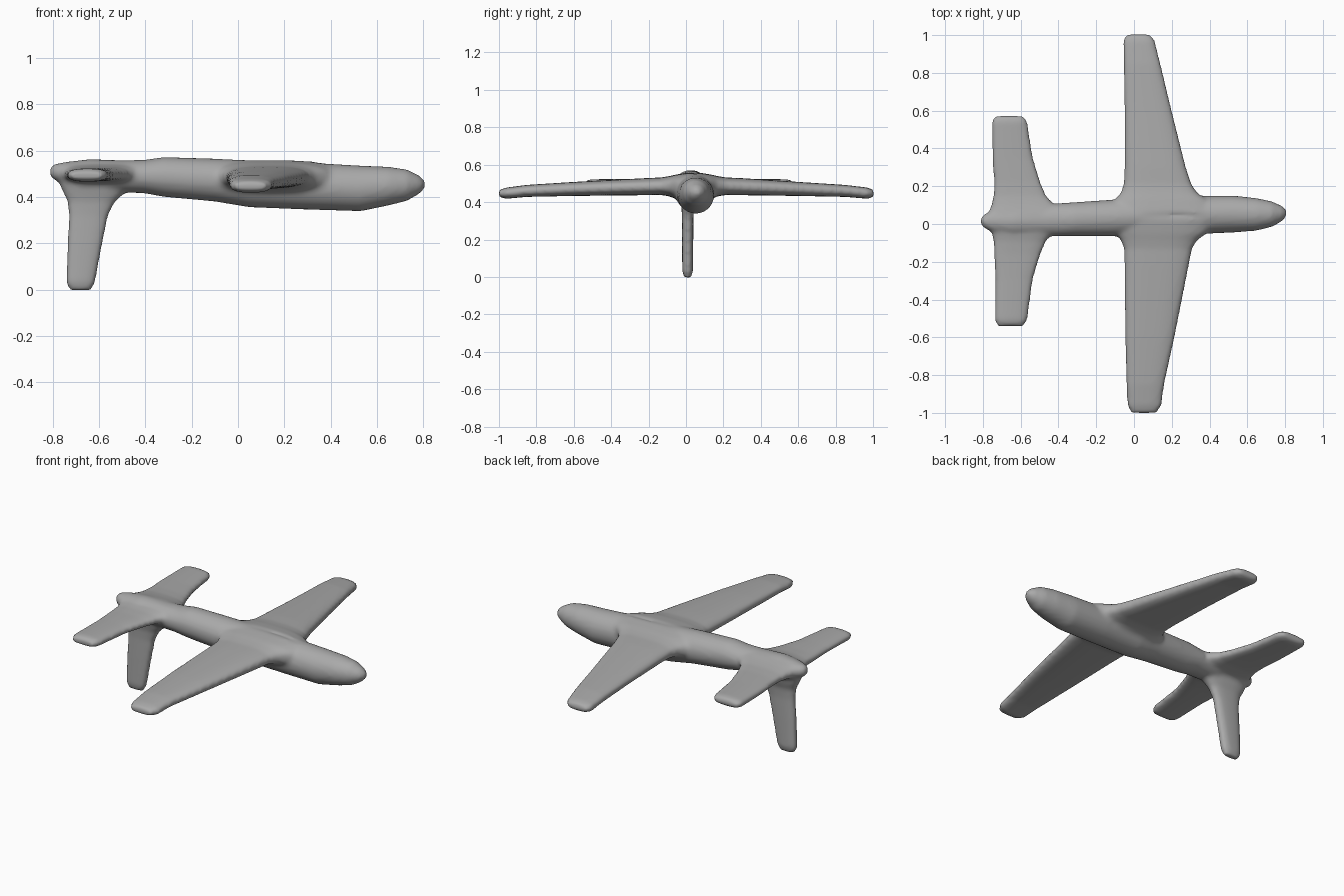
import bpy, bmesh, math

cube = bpy.data.objects.get("Cube")
if cube:
    bpy.data.objects.remove(cube, do_unlink=True)

grey = bpy.data.materials.new("plain grey")
grey.use_nodes = True
colour = (0.40, 0.40, 0.40, 1)
grey.diffuse_color = colour
grey.node_tree.nodes["Principled BSDF"].inputs["Base Color"].default_value = colour


def loft(bm, axis, rows, power=2.0, n=32):
    """Rows of (position, u low, u high, v low, v high) joined along an axis."""
    rings = []
    for t, u0, u1, v0, v1 in rows:
        ring = []
        for i in range(n):
            a = 2 * math.pi * i / n
            c, s = math.cos(a), math.sin(a)
            u = (u0 + u1) / 2 + (u1 - u0) / 2 * math.copysign(abs(c) ** (2 / power), c)
            v = (v0 + v1) / 2 + (v1 - v0) / 2 * math.copysign(abs(s) ** (2 / power), s)
            co = [u, v]
            co.insert(axis, t)
            ring.append(bm.verts.new(co))
        rings.append(ring)
    faces = [bm.faces.new(rings[0]), bm.faces.new(rings[-1])]
    for a, b in zip(rings, rings[1:]):
        for i in range(n):
            j = (i + 1) % n
            faces.append(bm.faces.new((a[i], a[j], b[j], b[i])))
    bmesh.ops.recalc_face_normals(bm, faces=faces)


bm = bmesh.new()

# Fuselage, tail to nose
loft(bm, 0, [
    (-0.812, 0.00, 0.03, 0.490, 0.525),
    (-0.795, -0.02, 0.05, 0.475, 0.54),
    (-0.75, -0.045, 0.075, 0.455, 0.55),
    (-0.64, -0.065, 0.09, 0.435, 0.563),
    (-0.50, -0.065, 0.10, 0.42, 0.558),
    (-0.40, -0.065, 0.11, 0.415, 0.56),
    (-0.32, -0.065, 0.115, 0.40, 0.572),
    (-0.10, -0.065, 0.13, 0.38, 0.565),
    (0.05, -0.06, 0.14, 0.355, 0.558),
    (0.30, -0.055, 0.15, 0.345, 0.548),
    (0.53, -0.045, 0.15, 0.338, 0.535),
    (0.65, -0.035, 0.137, 0.363, 0.530),
    (0.73, -0.015, 0.12, 0.383, 0.518),
    (0.785, 0.015, 0.095, 0.415, 0.49),
    (0.806, 0.04, 0.075, 0.437, 0.468)])

# Wings, flared where they meet the fuselage
loft(bm, 1, [
    (0.06, -0.17, 0.46, 0.39, 0.56),
    (0.13, -0.10, 0.385, 0.415, 0.548),
    (0.165, -0.07, 0.335, 0.43, 0.54),
    (0.21, -0.055, 0.305, 0.438, 0.532),
    (0.30, -0.05, 0.275, 0.437, 0.528),
    (0.60, -0.05, 0.20, 0.433, 0.508),
    (0.85, -0.055, 0.14, 0.428, 0.492),
    (0.97, -0.058, 0.11, 0.418, 0.478),
    (1.004, -0.04, 0.085, 0.428, 0.465)], 2.7)
loft(bm, 1, [
    (0.03, -0.17, 0.46, 0.39, 0.56),
    (-0.05, -0.10, 0.385, 0.415, 0.548),
    (-0.085, -0.07, 0.335, 0.43, 0.54),
    (-0.13, -0.053, 0.308, 0.438, 0.532),
    (-0.22, -0.05, 0.29, 0.437, 0.528),
    (-0.60, -0.048, 0.215, 0.433, 0.508),
    (-0.85, -0.04, 0.16, 0.428, 0.492),
    (-0.96, -0.035, 0.145, 0.418, 0.478),
    (-1.0, -0.015, 0.12, 0.428, 0.465)], 2.7)

# Tailplanes
for side, root, tip, shift in ((1, 0.05, 0.572, -0.008), (-1, -0.01, 0.54, 0.008)):
    loft(bm, 1, [
        (side * root, -0.775, -0.36, 0.45, 0.555),
        (side * (root + 0.05), -0.755, -0.42, 0.458, 0.542),
        (side * (root + 0.10), -0.745, -0.465, 0.465, 0.532),
        (side * (root + 0.17), -0.742, -0.495, 0.467, 0.527),
        (side * (root + 0.30), -0.742 + shift, -0.535, 0.467, 0.524),
        (side * (tip - 0.03), -0.745 + shift, -0.565, 0.466, 0.522),
        (side * tip, -0.73 + shift, -0.585, 0.474, 0.512)], 2.7)

# Tail fin, pointing down
loft(bm, 2, [
    (0.48, -0.78, -0.44, -0.05, 0.075),
    (0.42, -0.755, -0.485, -0.035, 0.06),
    (0.38, -0.735, -0.53, -0.025, 0.045),
    (0.32, -0.73, -0.56, -0.021, 0.04),
    (0.20, -0.735, -0.585, -0.021, 0.039),
    (0.03, -0.742, -0.617, -0.02, 0.037),
    (-0.003, -0.725, -0.635, -0.01, 0.027)], 2.7)

mesh = bpy.data.meshes.new("aircraft_body")
bm.to_mesh(mesh)
bm.free()
mesh.materials.append(grey)
aircraft = bpy.data.objects.new("aircraft_body", mesh)
bpy.context.collection.objects.link(aircraft)

# Fuse the parts into one softly blended skin
remesh = aircraft.modifiers.new("fuse", 'REMESH')
remesh.mode = 'VOXEL'
remesh.voxel_size = 0.012
remesh.use_smooth_shade = True
soften = aircraft.modifiers.new("soften", 'SMOOTH')
soften.factor = 0.5
soften.iterations = 5
for p in mesh.polygons:
    p.use_smooth = True
